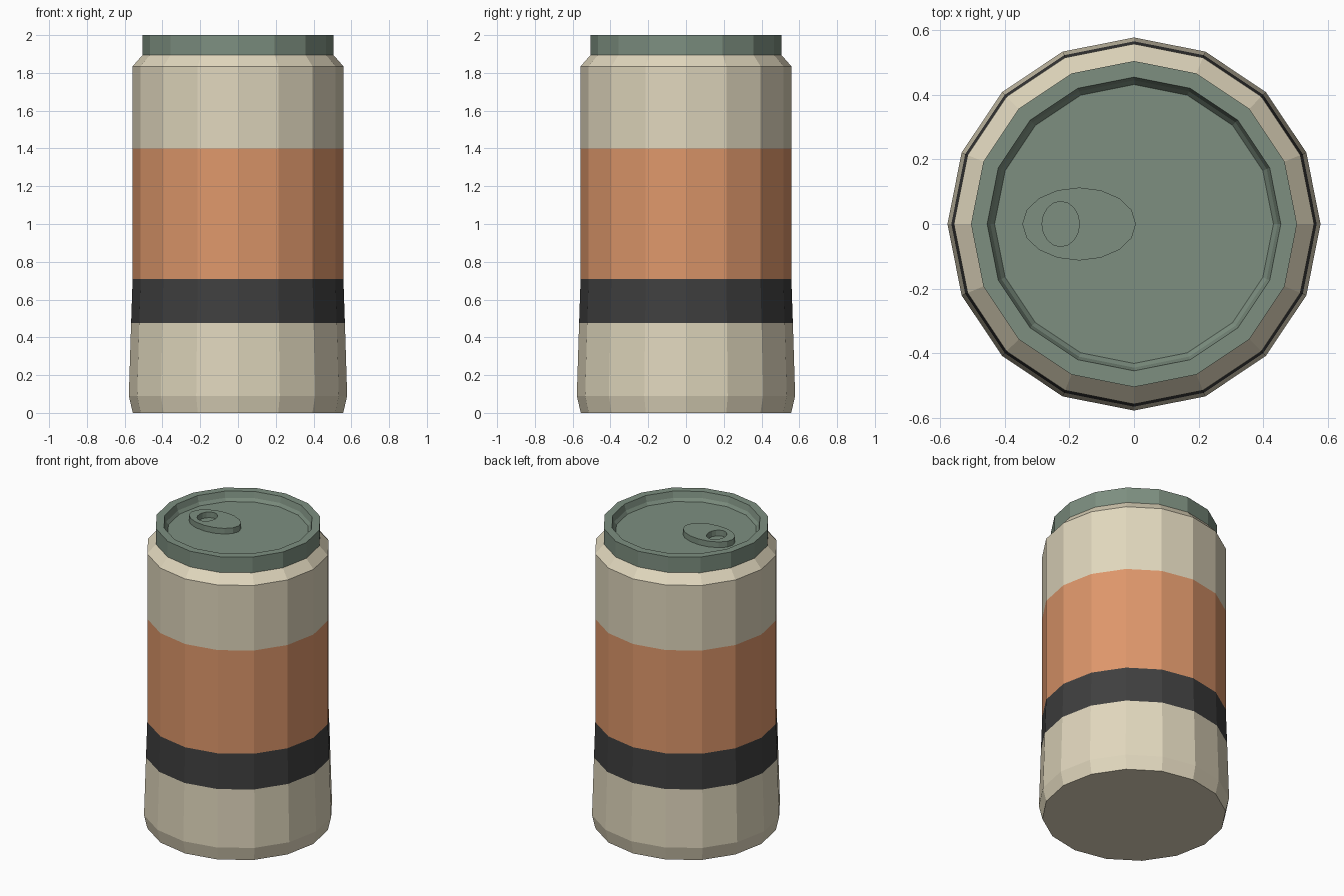
import bpy, bmesh
from math import cos, sin, pi

if "Cube" in bpy.data.objects:
    bpy.data.objects.remove(bpy.data.objects["Cube"])

SIDES = 16


def material(name, rgb):
    m = bpy.data.materials.new(name)
    m.diffuse_color = (*rgb, 1)
    m.use_nodes = True
    m.node_tree.nodes["Principled BSDF"].inputs["Base Color"].default_value = m.diffuse_color
    return m


cream = material("cream", (0.75, 0.68, 0.51))
orange = material("orange", (0.73, 0.31, 0.147))
black = material("black", (0.05, 0.05, 0.05))
green = material("green", (0.205, 0.275, 0.216))


def loft(name, rings, mats, bands=None, closed=False, cap_first=False, cap_last=False):
    """Skin a list of elliptical rings (centre x, radius x, radius y, z)."""
    bm = bmesh.new()
    loops = [[bm.verts.new((cx + rx * cos(2 * pi * i / SIDES),
                            ry * sin(2 * pi * i / SIDES), z)) for i in range(SIDES)]
             for cx, rx, ry, z in rings]
    pairs = list(zip(loops, loops[1:]))
    if closed:
        pairs.append((loops[-1], loops[0]))
    for k, (a, b) in enumerate(pairs):
        for i in range(SIDES):
            j = (i + 1) % SIDES
            f = bm.faces.new((a[i], a[j], b[j], b[i]))
            f.material_index = bands[k] if bands else 0
    if cap_first:
        bm.faces.new(loops[0][::-1])
    if cap_last:
        bm.faces.new(loops[-1])
    me = bpy.data.meshes.new(name)
    bm.to_mesh(me)
    bm.free()
    for m in mats:
        me.materials.append(m)
    ob = bpy.data.objects.new(name, me)
    bpy.context.collection.objects.link(ob)
    return ob


def round_rings(profile):
    return [(0, r, r, z) for r, z in profile]


# Can body with coloured bands and sloped shoulder
body = [(0.557, 0), (0.578, 0.09), (0.566, 0.475), (0.558, 0.71),
        (0.558, 1.40), (0.558, 1.835), (0.505, 1.895)]
loft("can_body", round_rings(body), [cream, black, orange],
     bands=[0, 0, 1, 2, 0, 0], cap_first=True)

# Lid: outer wall, raised rim and recessed floor
lid = [(0.505, 1.895), (0.505, 2.0), (0.455, 2.0), (0.445, 1.96), (0.432, 1.94)]
loft("lid", round_rings(lid), [green], cap_last=True)

# Pull tab with an oval finger hole
z0, z1 = 1.938, 1.978
outer, hole = (-0.17, 0.176, 0.113), (-0.227, 0.058, 0.07)
loft("pull_tab", [(*outer, z0), (*outer, z1), (*hole, z1), (*hole, z0)],
     [green], closed=True)
